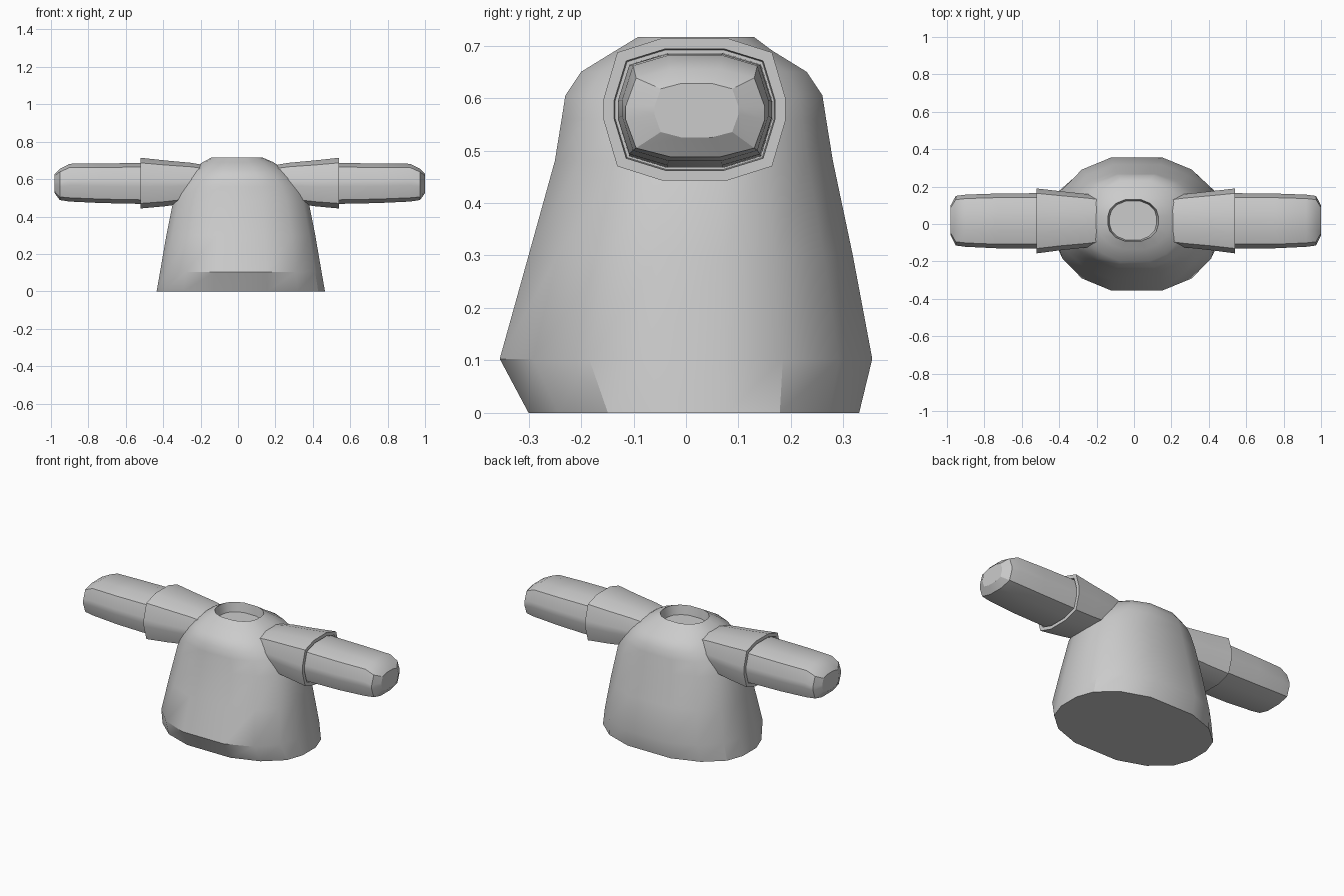
import bpy, bmesh, math

if "Cube" in bpy.data.objects:
    bpy.data.objects.remove(bpy.data.objects["Cube"])

cloth = bpy.data.materials.new("plain grey")
cloth.diffuse_color = (0.6, 0.6, 0.6, 1)
cloth.use_nodes = True
cloth.node_tree.nodes["Principled BSDF"].inputs["Base Color"].default_value = cloth.diffuse_color


def loft(name, rings, angle):
    """Skin a list of equal-length point rings and cap both ends."""
    bm = bmesh.new()
    loops = [[bm.verts.new(p) for p in ring] for ring in rings]
    n = len(loops[0])
    for a, b in zip(loops, loops[1:]):
        for i in range(n):
            j = (i + 1) % n
            bm.faces.new((a[i], a[j], b[j], b[i]))
    bm.faces.new(loops[0][::-1])
    bm.faces.new(loops[-1])
    bmesh.ops.recalc_face_normals(bm, faces=bm.faces[:])
    mesh = bpy.data.meshes.new(name)
    bm.to_mesh(mesh)
    bm.free()
    mesh.materials.append(cloth)
    ob = bpy.data.objects.new(name, mesh)
    bpy.context.collection.objects.link(ob)
    bpy.ops.object.select_all(action='DESELECT')
    ob.select_set(True)
    bpy.context.view_layer.objects.active = ob
    bpy.ops.object.shade_smooth_by_angle(angle=math.radians(angle))
    return ob


def full_ring(quadrant):
    """Mirror a quarter outline into a closed loop."""
    half = quadrant + [(-x, y) for x, y in reversed(quadrant)]
    return half + [(-x, -y) for x, y in half]


# Torso: (z, centre x, half width, front y, back y)
TORSO = full_ring([(1, .2), (.92, .52), (.68, .82), (.32, 1)])
levels = [
    (0, .015, .45, -.30, .33),
    (.103, .015, .432, -.355, .355),
    (.30, .015, .398, -.30, .318),
    (.48, .015, .362, -.25, .28),
    (.56, .012, .325, -.237, .267),
    (.605, .01, .288, -.23, .26),
    (.65, .005, .245, -.20, .23),
    (.69, 0, .19, -.135, .165),
    (.716, -.005, .135, -.092, .13),
    (.66, -.005, .125, -.085, .122),   # sunken neck opening
]
loft("torso", [[(cx + u * w, (f + b) / 2 + v * (b - f) / 2, z) for u, v in TORSO]
               for z, cx, w, f, b in levels], 28)

# Sleeve and arm outline in (y, z)
TUBE = full_ring([(1, .15), (.85, .8), (.36, 1)])


def tube(name, side, sections, angle):
    """Sections: (x, front y, back y, bottom z, top z)."""
    rings = []
    for x, f, b, lo, hi in sections:
        rings.append([(side * x + .01, (f + b) / 2 + u * (b - f) / 2,
                       (lo + hi) / 2 + v * (hi - lo) / 2) for u, v in TUBE])
    return loft(name, rings, angle)


for label, side in (("left", -1), ("right", 1)):
    # Flared sleeve with a turned-in cuff
    tube(label + "_sleeve", side, [
        (.16, -.11, .145, .49, .67),
        (.26, -.125, .16, .475, .687),
        (.40, -.14, .175, .455, .70),
        (.53, -.157, .19, .443, .714),
        (.53, -.137, .17, .462, .694),
        (.51, -.135, .168, .464, .692)], 25)
    # Straight arm with a rounded stump
    tube(label + "_arm", side, [
        (.50, -.13, .165, .467, .686),
        (.74, -.13, .163, .472, .684),
        (.91, -.122, .157, .48, .682),
        (.963, -.115, .15, .488, .655),
        (.99, -.06, .10, .525, .628)], 25)
